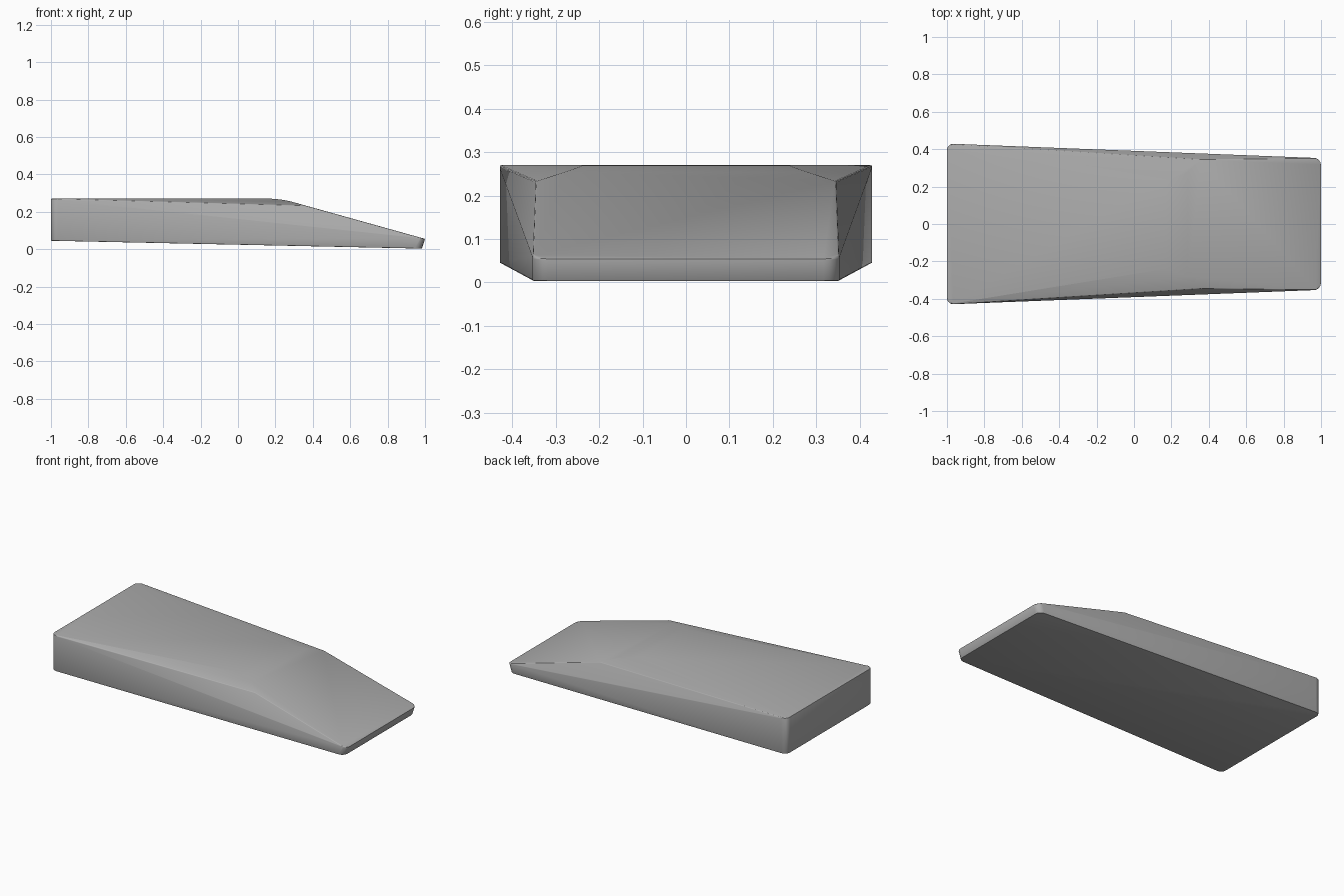
import bpy, bmesh, math

cube = bpy.data.objects.get("Cube")
if cube:
    bpy.data.objects.remove(cube, do_unlink=True)

# One plain grey for the whole body
grey = bpy.data.materials.new("plain_grey")
grey.use_nodes = True
colour = (0.42, 0.42, 0.42, 1)
grey.diffuse_color = colour
grey.node_tree.nodes["Principled BSDF"].inputs["Base Color"].default_value = colour

# Control points of one side; the other side mirrors them in y
half = {
    "back_low": (-1, 0.43, 0.045),
    "back_top": (-1, 0.43, 0.27),
    "ridge": (0.23, 0.23, 0.27),
    "shoulder": (0.36, 0.345, 0.233),
    "nose_top": (1, 0.352, 0.055),
    "nose_low": (0.983, 0.352, 0.003),
}
bm = bmesh.new()
left = {n: bm.verts.new(p) for n, p in half.items()}
right = {n: bm.verts.new((x, -y, z)) for n, (x, y, z) in half.items()}

# Side panels: long lower panel, folded upper panel, sloping top facet
side_panels = [
    ("back_low", "back_top", "nose_top", "nose_low"),
    ("back_top", "shoulder", "nose_top"),
    ("back_top", "ridge", "shoulder"),
]
for side in (left, right):
    for panel in side_panels:
        bm.faces.new([side[n] for n in panel])

# Panels that span the width: top, ramp, nose, base and back
for a, b in [("back_top", "ridge"), ("nose_top", "nose_low"),
             ("nose_low", "back_low"), ("back_low", "back_top")]:
    bm.faces.new([left[a], left[b], right[b], right[a]])
ramp = ("ridge", "shoulder", "nose_top")
bm.faces.new([left[n] for n in ramp] + [right[n] for n in reversed(ramp)])
bmesh.ops.recalc_face_normals(bm, faces=bm.faces)


def edge(a, b):
    return bm.edges.get((a, b))


# Soft crest between the flat top and the ramp
bmesh.ops.bevel(bm, geom=[edge(left["ridge"], right["ridge"])], offset=0.06,
                segments=4, profile=0.5, affect='EDGES')

# Rounded upright corners
corners = [e for e in bm.edges
           if abs(e.verts[0].co.z - e.verts[1].co.z) > 0.04
           and abs(e.verts[0].co.x - e.verts[1].co.x) < 0.03]
bmesh.ops.bevel(bm, geom=corners, offset=0.035, segments=4,
                profile=0.5, affect='EDGES')

# Fine rounding along the base, back and nose outlines
rims = [e for e in bm.edges if len(e.link_faces) == 2
        and e.calc_face_angle(0) > math.radians(50)]
bmesh.ops.bevel(bm, geom=rims, offset=0.006, segments=2, profile=0.5,
                affect='EDGES', clamp_overlap=True)
bmesh.ops.recalc_face_normals(bm, faces=bm.faces)

mesh = bpy.data.meshes.new("wedge_body")
bm.to_mesh(mesh)
bm.free()
mesh.materials.append(grey)
body = bpy.data.objects.new("wedge_body", mesh)
bpy.context.collection.objects.link(body)
bpy.ops.object.select_all(action='DESELECT')
body.select_set(True)
bpy.context.view_layer.objects.active = body
bpy.ops.object.shade_smooth_by_angle(angle=math.radians(30))
